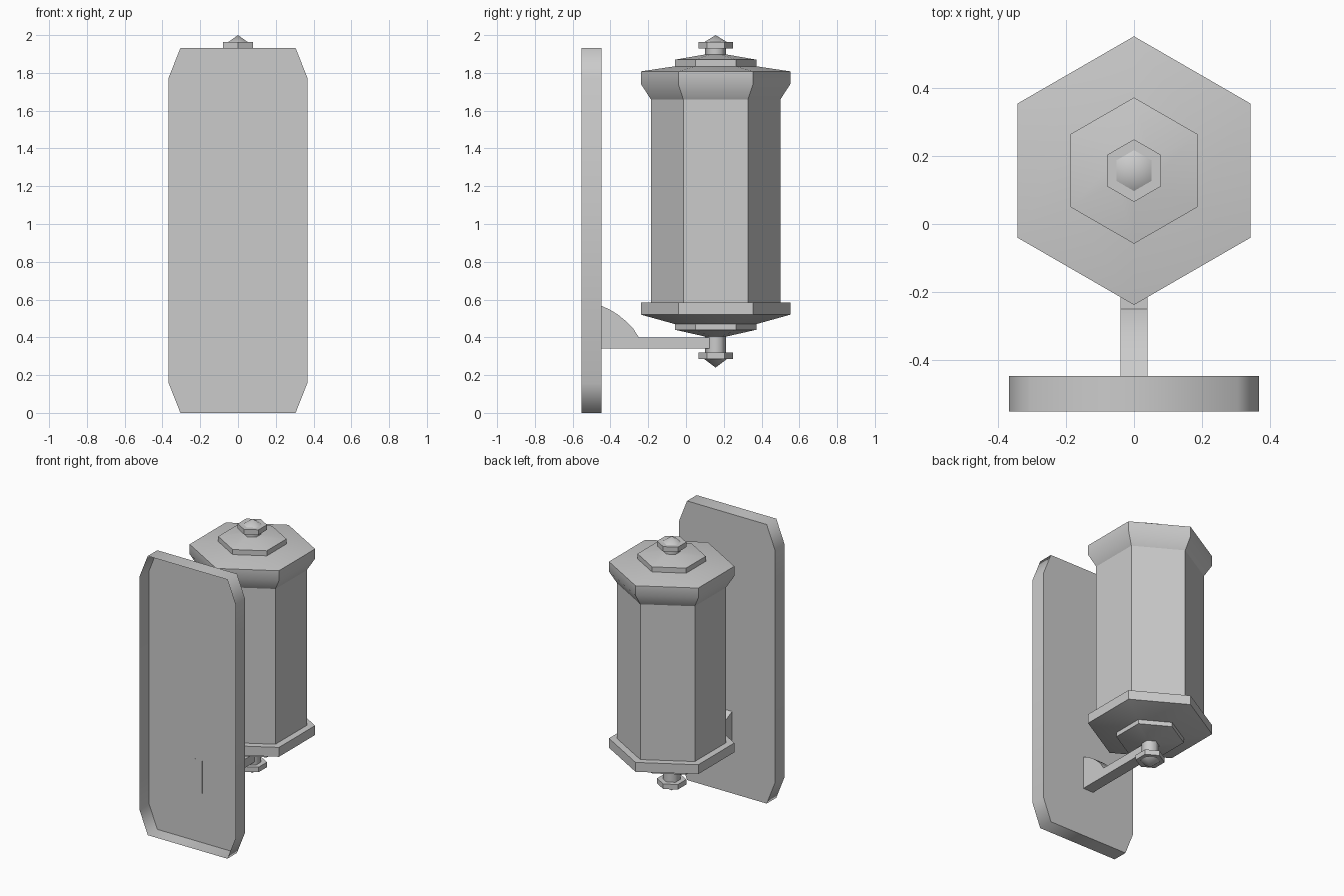
import bpy, bmesh, math

cube = bpy.data.objects.get("Cube")
if cube:
    bpy.data.objects.remove(cube, do_unlink=True)

grey = bpy.data.materials.new("plain_grey")
grey.use_nodes = True
grey.diffuse_color = (0.6, 0.6, 0.6, 1)
grey.node_tree.nodes["Principled BSDF"].inputs["Base Color"].default_value = (0.6, 0.6, 0.6, 1)

LAMP_Y = 0.157


def finish(name, bm, smooth_angle, closed=True):
    """Turn a bmesh into a shaded, coloured object."""
    if closed:
        bmesh.ops.recalc_face_normals(bm, faces=bm.faces)
    mesh = bpy.data.meshes.new(name)
    bm.to_mesh(mesh)
    bm.free()
    mesh.materials.append(grey)
    obj = bpy.data.objects.new(name, mesh)
    bpy.context.collection.objects.link(obj)
    bpy.ops.object.select_all(action='DESELECT')
    obj.select_set(True)
    bpy.context.view_layer.objects.active = obj
    bpy.ops.object.shade_smooth_by_angle(angle=math.radians(smooth_angle))
    return obj


def hex_turned(name, profile, smooth_angle=40):
    """Six-sided solid from (radius, height) pairs, corners towards front and back."""
    bm = bmesh.new()
    rings = []
    for r, z in profile:
        if r == 0:
            rings.append([bm.verts.new((0, LAMP_Y, z))] * 6)
        else:
            rings.append([bm.verts.new((r * math.sin(i * math.pi / 3),
                                        LAMP_Y + r * math.cos(i * math.pi / 3), z))
                          for i in range(6)])
    for low, high in zip(rings, rings[1:]):
        for i in range(6):
            j = (i + 1) % 6
            bm.faces.new(dict.fromkeys((low[i], low[j], high[j], high[i])))
    for ring in (rings[0], rings[-1]):
        if ring[0] is not ring[1]:
            bm.faces.new(ring)
    return finish(name, bm, smooth_angle)


# Wall plate: a shallow tray open at the front
W, CW, H, CZ = 0.367, 0.305, 1.932, 0.157
FRONT, PANEL = -0.552, -0.447
corner = [(CW, 0), (W, CZ), (W, H - CZ), (CW, H)]
outline = corner + [(-x, z) for x, z in reversed(corner)]
bm = bmesh.new()
rim = [bm.verts.new((x, FRONT, z)) for x, z in outline]
back = [bm.verts.new((x, PANEL, z)) for x, z in outline]
bm.faces.new(reversed(back))
for i in range(8):
    j = (i + 1) % 8
    bm.faces.new((rim[i], rim[j], back[j], back[i]))
finish("wall_plate", bm, 75, closed=False)

# Bracket: arm with a curved gusset, its root just through the plate
root = PANEL - 0.003
side = [(root, 0.34), (LAMP_Y, 0.34), (LAMP_Y, 0.4), (-0.25, 0.4), (-0.28, 0.447),
        (-0.32, 0.487), (-0.36, 0.52), (-0.4, 0.545), (root, 0.568)]
bm = bmesh.new()
face = bm.faces.new([bm.verts.new((-0.04, y, z)) for y, z in side])
pushed = bmesh.ops.extrude_face_region(bm, geom=[face])["geom"]
bmesh.ops.translate(bm, vec=(0.08, 0, 0),
                    verts=[v for v in pushed if isinstance(v, bmesh.types.BMVert)])
finish("bracket", bm, 30)

# Lantern
hex_turned("lantern_body", [(0.343, 0.57), (0.343, 1.67)])
hex_turned("base_tray", [(0.215, 0.47), (0.395, 0.52), (0.395, 0.585)], 30)
hex_turned("lower_tier", [(0.06, 0.405), (0.215, 0.44), (0.215, 0.475)])
hex_turned("crown", [(0.343, 1.66), (0.395, 1.74), (0.395, 1.808)])
hex_turned("roof", [(0.395, 1.808), (0.215, 1.835)])
hex_turned("upper_tier", [(0.215, 1.833), (0.215, 1.87), (0.06, 1.897)])

# Finials at both ends
for name, start, tip, way in (("top", 1.89, 2.0, 1), ("bottom", 0.41, 0.24, -1)):
    flange = tip - way * 0.08 if way < 0 else tip - 0.072
    lip = flange + way * 0.035
    hex_turned(name + "_stem", [(0.056, start), (0.056, flange)], 65)
    hex_turned(name + "_nut", [(0.092, flange), (0.092, lip)])
    hex_turned(name + "_point", [(0.06, lip), (0, tip)], 50)
